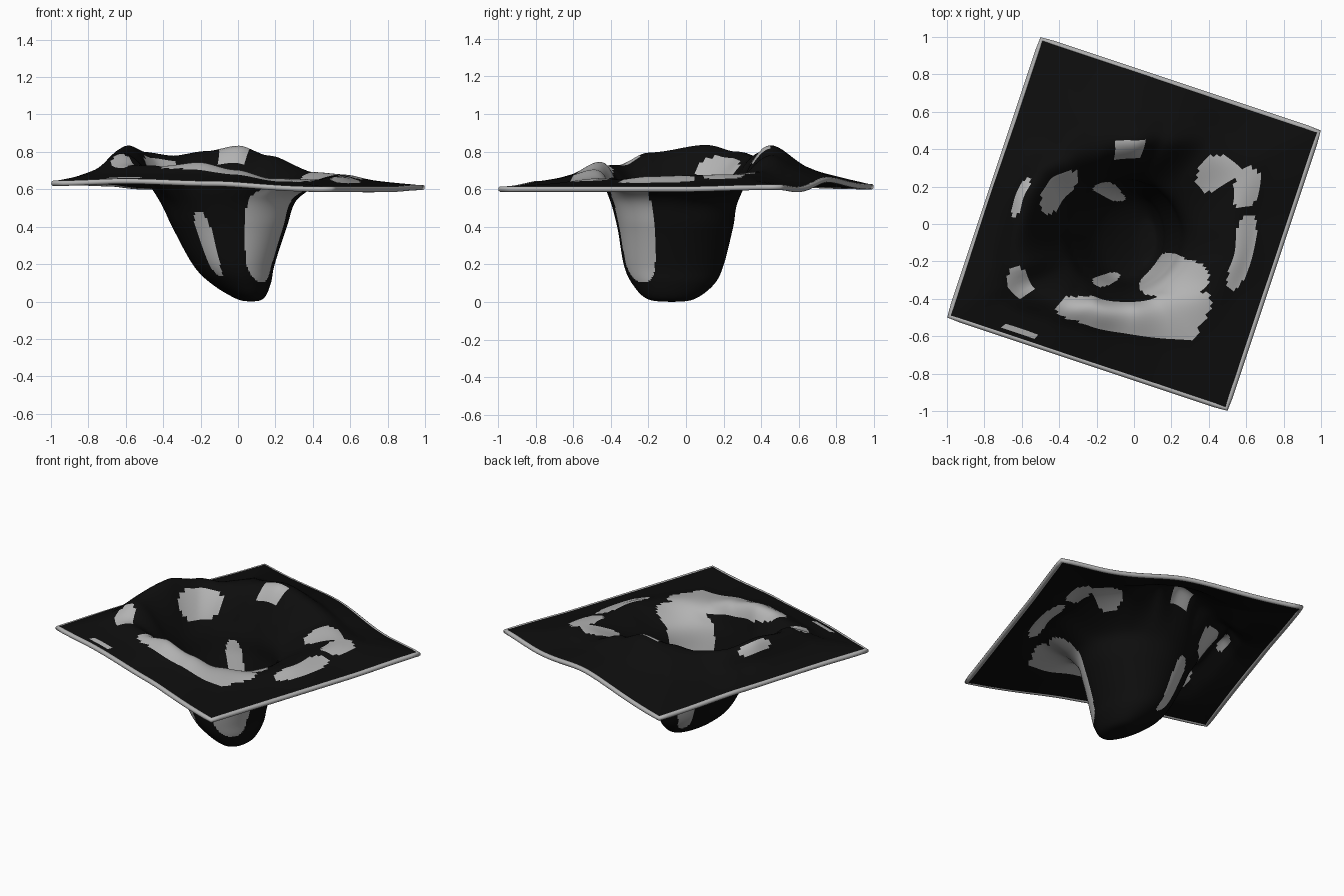
import bpy, bmesh, math
from math import cos, sin, radians

if "Cube" in bpy.data.objects:
    bpy.data.objects.remove(bpy.data.objects["Cube"])

TILT = -18.43      # rotation of the square sheet
HALF = 0.779       # half side of the square
N, SUB = 160, 10   # points per loop, steps between key loops

# crater wall loops: x min, x max, y min, y max, z
WALL = [(.065, .075, -.08, -.07, .011), (-.005, .13, -.2, .04, .025),
        (-.13, .165, -.275, .14, .10), (-.23, .185, -.32, .19, .20),
        (-.34, .25, -.355, .24, .40), (-.42, .315, -.40, .275, .56)]
# ridge crest: angle, radius, z
CREST = [(0, .51, .66), (22, .57, .665), (45, .53, .68), (70, .46, .765), (90, .43, .818),
         (112, .44, .79), (135, .48, .765), (152, .55, .785), (170, .58, .82),
         (198, .63, .78), (211, .64, .715), (228, .56, .71), (245, .49, .73),
         (268, .47, .69), (290, .48, .645), (320, .53, .64), (340, .53, .655)]
# sheet border: angle, z
EDGE = [(0, .60), (26.6, .61), (40, .598), (75, .65), (116, .613), (150, .63), (190, .635),
        (206, .632), (225, .643), (260, .63), (296, .60), (340, .60)]
# bare grey patches: angle, half angle, loop position, half width
PATCHES = [(271, 45, 6.1, .65), (313, 27, 4.0, 1.9), (345, 20, 6.6, .4),
           (17, 9, 6.35, .35), (33, 9, 5.9, .4), (93, 11, 5.85, .3),
           (150, 18, 5.5, .3), (168, 10, 6.4, .2), (207, 7, 6.25, .3),
           (223, 6, 7.62, .12), (115, 11, 3.4, 1.2), (242, 9, 3.5, 1.0)]


def periodic(table, a):
    """Smooth lookup in a table keyed by angle."""
    a %= 360
    rows = table + [(table[0][0] + 360,) + table[0][1:]]
    for p, q in zip(rows, rows[1:]):
        if p[0] <= a <= q[0]:
            f = (a - p[0]) / (q[0] - p[0])
            f = f * f * (3 - 2 * f)
            return [u + (v - u) * f for u, v in zip(p[1:], q[1:])]


def key_points(a):
    """Profile from crater floor to sheet border along one angle."""
    c, s = cos(radians(a)), sin(radians(a))
    pts = [((x0 + x1) / 2 + (x1 - x0) / 2 * c, (y0 + y1) / 2 + (y1 - y0) / 2 * s, z)
           for x0, x1, y0, y1, z in WALL]
    r, zc = periodic(CREST, a)
    phi = radians(a - TILT)
    e = HALF / max(abs(cos(phi)), abs(sin(phi)))
    ze = periodic(EDGE, a)[0]
    m = (r + e) / 2
    pts += [(r * c, r * s, zc), (m * c, m * s, ze + .42 * (zc - ze)), (e * c, e * s, ze)]
    return pts


def spline(p, t):
    """Catmull-Rom through the key points."""
    k = min(int(t), len(p) - 2)
    f = t - k
    q = [p[max(0, min(len(p) - 1, k + d))] for d in (-1, 0, 1, 2)]
    return [.5 * (2 * b + (c - a) * f + (2 * a - 5 * b + 4 * c - d) * f * f
                  + (3 * b - a - 3 * c + d) * f ** 3) for a, b, c, d in zip(*q)]


def is_grey(a, t):
    return any(abs(((a - c + 180) % 360 - 180) / w) ** 2.6 + abs((t - m) / h) ** 2.6 < 1
               for c, w, m, h in PATCHES)


def material(name, v):
    m = bpy.data.materials.new(name)
    m.diffuse_color = (v, v, v, 1)
    m.use_nodes = True
    m.node_tree.nodes["Principled BSDF"].inputs["Base Color"].default_value = m.diffuse_color
    return m


black, grey = material("black", .004), material("grey", .45)

# sheet with the crater
bm = bmesh.new()
angles = [TILT + i * 360 / N for i in range(N)]
profiles = [key_points(a) for a in angles]
steps = 8 * SUB
rings = [[bm.verts.new(spline(p, j / SUB)) for p in profiles] for j in range(steps + 1)]
for j in range(steps):
    for i in range(N):
        n = (i + 1) % N
        f = bm.faces.new((rings[j][i], rings[j + 1][i], rings[j + 1][n], rings[j][n]))
        f.smooth = True
        f.material_index = int(is_grey(angles[i] + 180 / N, (j + .5) / SUB))
bm.faces.new(rings[0]).smooth = True
border = [v.co.copy() for v in rings[-1]]
mesh = bpy.data.meshes.new("crater_sheet")
bm.to_mesh(mesh)
bm.free()
mesh.materials.append(black)
mesh.materials.append(grey)
sheet = bpy.data.objects.new("crater_sheet", mesh)
bpy.context.collection.objects.link(sheet)
solid = sheet.modifiers.new("thickness", 'SOLIDIFY')
solid.thickness = .022
solid.offset = 0

# rounded bead around the border
curve = bpy.data.curves.new("border_bead", 'CURVE')
curve.dimensions = '3D'
curve.bevel_depth = .015
curve.bevel_resolution = 3
sp = curve.splines.new('POLY')
sp.points.add(len(border) - 1)
for pt, co in zip(sp.points, border):
    pt.co = (*co, 1)
sp.use_cyclic_u = True
sp.use_smooth = True
curve.materials.append(grey)
bpy.context.collection.objects.link(bpy.data.objects.new("border_bead", curve))
